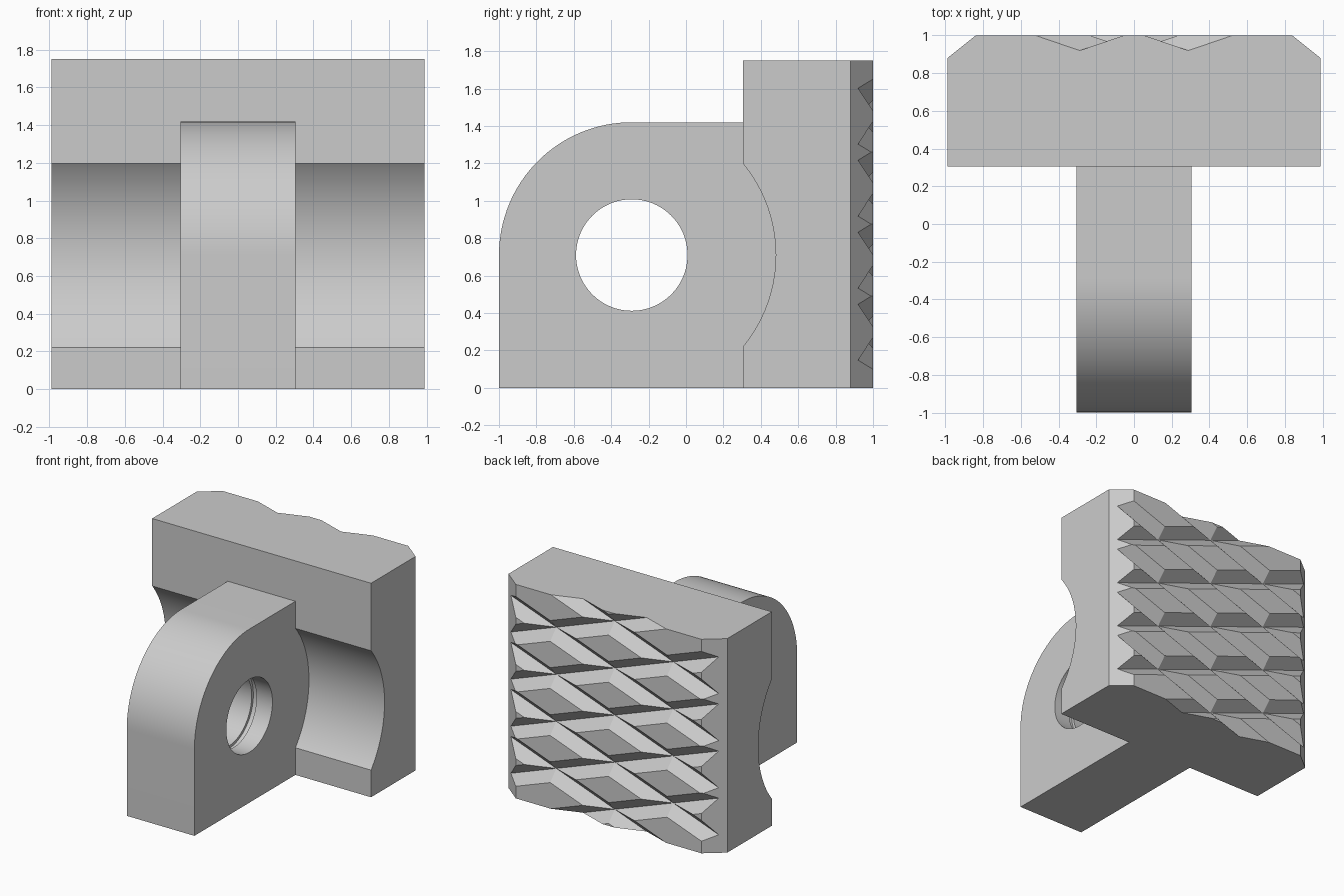
import bpy, bmesh, math
from mathutils import Matrix, Vector

old = bpy.data.objects.get("Cube")
if old:
    bpy.data.objects.remove(old, do_unlink=True)

grey = bpy.data.materials.new("plain grey")
grey.use_nodes = True
COLOUR = (0.6, 0.6, 0.6, 1)
grey.diffuse_color = COLOUR
grey.node_tree.nodes["Principled BSDF"].inputs["Base Color"].default_value = COLOUR

HALF_W, HEIGHT = 0.99, 1.75
PIVOT_Y, PIVOT_Z = -0.29, 0.71


def add_prism(bm, points, lo, hi, place):
    """Extrude a closed outline along one axis; place(u, v, w) gives the 3D point."""
    ends = [[bm.verts.new(place(u, v, w)) for u, v in points] for w in (lo, hi)]
    bm.faces.new(ends[0])
    bm.faces.new(ends[1][::-1])
    n = len(points)
    for i in range(n):
        j = (i + 1) % n
        bm.faces.new((ends[0][j], ends[0][i], ends[1][i], ends[1][j]))


def finish(bm, name):
    bmesh.ops.recalc_face_normals(bm, faces=bm.faces[:])
    mesh = bpy.data.meshes.new(name)
    bm.to_mesh(mesh)
    bm.free()
    mesh.materials.append(grey)
    obj = bpy.data.objects.new(name, mesh)
    bpy.context.collection.objects.link(obj)
    return obj


def prism(name, points, lo, hi, place):
    bm = bmesh.new()
    add_prism(bm, points, lo, hi, place)
    return finish(bm, name)


def along_x(y, z, x):
    return Vector((x, y, z))


def along_z(x, y, z):
    return Vector((x, y, z))


def arc(radius, start, end, steps):
    return [(PIVOT_Y + radius * math.cos(math.radians(start + (end - start) * i / steps)),
             PIVOT_Z + radius * math.sin(math.radians(start + (end - start) * i / steps)))
            for i in range(steps + 1)]


def cylinder(name, radius, lo, hi, steps=96):
    return prism(name, arc(radius, 0, 360, steps)[:-1], lo, hi, along_x)


def combine(target, tool, operation):
    mod = target.modifiers.new(operation, 'BOOLEAN')
    mod.operation, mod.solver, mod.object = operation, 'EXACT', tool
    tool.hide_render = True
    bpy.context.view_layer.objects.active = target
    bpy.ops.object.modifier_apply(modifier=mod.name)
    bpy.data.objects.remove(tool, do_unlink=True)


# Jaw block with chamfered back corners
half = [(HALF_W, 0.305), (HALF_W, 0.88), (0.84, 1.0)]
outline = half + [(-x, y) for x, y in reversed(half)]
body = prism("clamp_jaw", outline, 0, HEIGHT, along_z)

# Round relief across the front of the block
combine(body, cylinder("relief_cutter", 0.77, -1.2, 1.2), 'DIFFERENCE')

# Diagonal gripping grooves, one crossing family per direction
PITCH, DEPTH, TILT = 0.385, 0.08, math.radians(20)
for side in (1, -1):
    bm = bmesh.new()
    for i in range(-2, 3):
        frame = (Matrix.Translation((0, 1 - DEPTH, HEIGHT / 2 + i * PITCH))
                 @ Matrix.Rotation(side * TILT, 4, 'Y'))
        add_prism(bm, [(0, 0), (0.13, 0.13), (0.13, -0.13)], -1.5, 1.5,
                  lambda y, z, x: frame @ Vector((x, y, z)))
    combine(body, finish(bm, "grip_cutter"), 'DIFFERENCE')

# Pivot lug with a rounded upper front corner
lug_outline = [(0.6, 0), (0.6, 1.42)] + arc(0.71, 90, 180, 32) + [(-1.0, 0)]
lug = prism("pivot_lug", lug_outline, -0.306, 0.306, along_x)

# Pivot hole and its shallow ring grooves
combine(lug, cylinder("hole_cutter", 0.298, -0.5, 0.5), 'DIFFERENCE')
for x in (-0.14, 0.14):
    combine(lug, cylinder("ring_cutter", 0.32, x - 0.022, x + 0.022), 'DIFFERENCE')
combine(body, lug, 'UNION')

# Smooth the curved surfaces, keep the hard edges
bpy.ops.object.select_all(action='DESELECT')
body.select_set(True)
bpy.context.view_layer.objects.active = body
bpy.ops.object.shade_smooth_by_angle(angle=math.radians(25))
